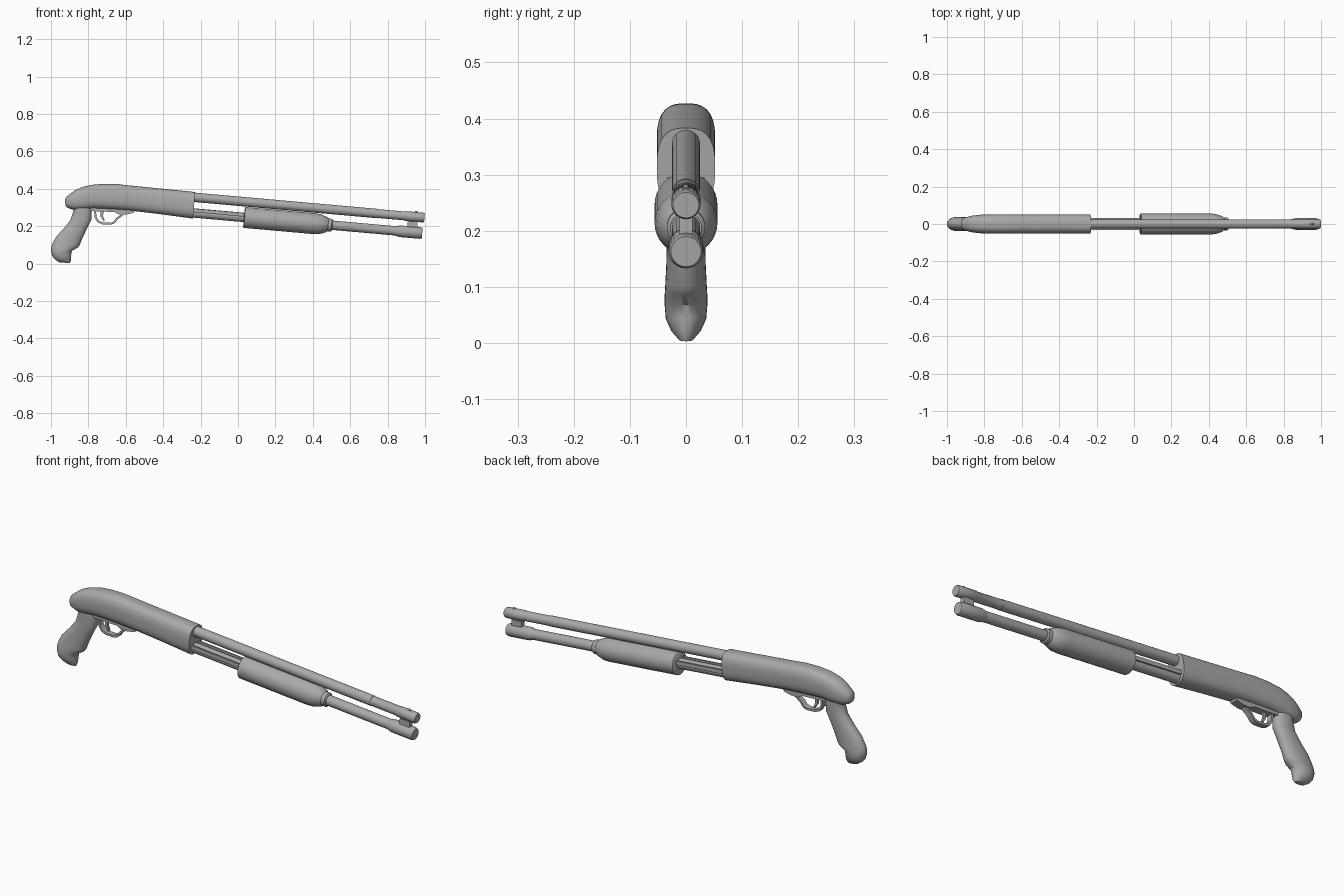
import bpy, bmesh, math
from mathutils import Vector

cube = bpy.data.objects.get("Cube")
if cube:
    bpy.data.objects.remove(cube, do_unlink=True)

grey = bpy.data.materials.new("gunmetal grey")
grey.use_nodes = True
colour = (0.4, 0.4, 0.4, 1)
grey.diffuse_color = colour
grey.node_tree.nodes["Principled BSDF"].inputs["Base Color"].default_value = colour

SLOPE = -0.0886
AXIS = Vector((1, 0, SLOPE)).normalized()
UP = Vector((-AXIS.z, 0, AXIS.x))
SIDE = Vector((0, 1, 0))


def finish(name, bm, angle=40):
    bmesh.ops.recalc_face_normals(bm, faces=bm.faces)
    mesh = bpy.data.meshes.new(name)
    bm.to_mesh(mesh)
    bm.free()
    obj = bpy.data.objects.new(name, mesh)
    bpy.context.collection.objects.link(obj)
    mesh.materials.append(grey)
    bpy.ops.object.select_all(action="DESELECT")
    obj.select_set(True)
    bpy.context.view_layer.objects.active = obj
    bpy.ops.object.shade_smooth_by_angle(angle=math.radians(angle))
    return obj


def bridge(name, rings, angle=40):
    """Skin a list of closed rings and cap both ends."""
    bm = bmesh.new()
    loops = [[bm.verts.new(p) for p in ring] for ring in rings]
    n = len(loops[0])
    for a, b in zip(loops, loops[1:]):
        for i in range(n):
            bm.faces.new((a[i], a[(i + 1) % n], b[(i + 1) % n], b[i]))
    bm.faces.new(loops[0])
    bm.faces.new(loops[-1])
    return finish(name, bm, angle)


def loft(name, stations, n=28, angle=40):
    """Stations: two outline points in the side plane, half width, squareness."""
    rings = []
    for (ax, az), (bx, bz), width, power in stations:
        a, b = Vector((ax, 0, az)), Vector((bx, 0, bz))
        mid, half = (a + b) / 2, (a - b) / 2
        ring = []
        for i in range(n):
            t = math.tau * i / n
            c, s = math.cos(t), math.sin(t)
            k = (abs(c) ** power + abs(s) ** power) ** (-1 / power)
            ring.append(mid + half * c * k + SIDE * width * s * k)
        rings.append(ring)
    return bridge(name, rings, angle)


def turned(name, z0, profile, n=24):
    """Turn (x, radius) steps about a line parallel to the bore."""
    rings = []
    for x, r in profile:
        c = Vector((x, 0, z0 + SLOPE * x))
        rings.append([c + r * (UP * math.cos(math.tau * i / n) +
                               SIDE * math.sin(math.tau * i / n)) for i in range(n)])
    return bridge(name, rings)


def plate(name, outline, width, y=0):
    """Extrude a side outline across y."""
    return bridge(name, [[(x, y + s * width, z) for x, z in outline] for s in (-1, 1)], 30)


BORE, MAG = 0.334, 0.25

# Barrel and magazine
turned("barrel", BORE, [(-0.3, 0.025), (0.75, 0.025)])
turned("barrel_extension", BORE, [(0.75, 0.0235), (0.89, 0.0235), (0.895, 0.026),
                                 (0.99, 0.026), (0.997, 0.023)])
turned("magazine_tube", MAG, [(-0.3, 0.025), (0.91, 0.025)])
turned("magazine_cap", MAG, [(0.84, 0.025), (0.865, 0.031), (0.975, 0.031), (0.985, 0.027)])
plate("barrel_clamp", [(0.905, 0.225), (0.96, 0.225), (0.96, 0.19), (0.905, 0.19)], 0.012)
turned("front_bead", BORE + 0.028, [(0.945, 0.002), (0.95, 0.005), (0.958, 0.005), (0.962, 0.002)], 12)

# Pump fore-end with its action bars
turned("fore_end", MAG, [(0.032, 0.05), (0.036, 0.056), (0.41, 0.056), (0.44, 0.053),
                         (0.475, 0.04), (0.482, 0.034), (0.5, 0.034), (0.505, 0.028)], 32)
for side, y in (("left", 0.029), ("right", -0.029)):
    plate(side + "_action_bar", [(x, MAG + SLOPE * x + dz) for x, dz in
          ((-0.28, 0.024), (0.06, 0.024), (0.06, 0.004), (-0.28, 0.004))], 0.004, y)

# Receiver
loft("receiver", [
    ((-0.926, 0.342), (-0.922, 0.308), 0.018, 2),
    ((-0.917, 0.358), (-0.91, 0.298), 0.031, 2.2),
    ((-0.875, 0.391), (-0.875, 0.286), 0.043, 2.4),
    ((-0.835, 0.409), (-0.83, 0.288), 0.049, 2.6),
    ((-0.785, 0.421), (-0.78, 0.295), 0.051, 2.8),
    ((-0.72, 0.427), (-0.72, 0.293), 0.052, 2.8),
    ((-0.65, 0.426), (-0.65, 0.289), 0.052, 2.8),
    ((-0.58, 0.418), (-0.58, 0.284), 0.052, 2.8),
    ((-0.4, 0.4), (-0.41, 0.264), 0.052, 2.8),
    ((-0.229, 0.383), (-0.241, 0.241), 0.052, 2.8)], 36)

# Pistol grip, with the finger hook at its heel
loft("grip", [
    ((-0.785, 0.315), (-0.885, 0.318), 0.034, 2.3),
    ((-0.782, 0.28), (-0.88, 0.283), 0.034, 2.3),
    ((-0.784, 0.235), (-0.895, 0.235), 0.033, 2.3),
    ((-0.806, 0.19), (-0.93, 0.19), 0.034, 2.2),
    ((-0.83, 0.14), (-0.972, 0.145), 0.035, 2.2),
    ((-0.846, 0.1), (-0.993, 0.105), 0.037, 2.2),
    ((-0.855, 0.087), (-1.0, 0.085), 0.038, 2.2),
    ((-0.888, 0.068), (-1.0, 0.065), 0.038, 2.1),
    ((-0.892, 0.045), (-0.993, 0.04), 0.036, 2.1),
    ((-0.892, 0.02), (-0.978, 0.022), 0.026, 2),
    ((-0.9, 0.003), (-0.955, 0.007), 0.012, 2)], 28, 50)

# Trigger group
plate("trigger_plate", [(-0.79, 0.305), (-0.54, 0.295), (-0.56, 0.271), (-0.6, 0.262),
                        (-0.635, 0.262), (-0.66, 0.276), (-0.79, 0.281)], 0.02)
guard = [(-0.77, 0.285), (-0.766, 0.245), (-0.75, 0.22), (-0.725, 0.21), (-0.68, 0.208),
         (-0.66, 0.215), (-0.642, 0.238), (-0.61, 0.262)]
centre = Vector((-0.7, 0.285))
inner = [Vector(p) + (centre - Vector(p)).normalized() * 0.011 for p in guard]
bm = bmesh.new()
rows = [[bm.verts.new((p[0], y, p[1])) for p in line]
        for line, y in ((guard, -0.014), (guard, 0.014), (inner, 0.014), (inner, -0.014))]
for a, b in zip(rows, rows[1:] + rows[:1]):
    for i in range(len(guard) - 1):
        bm.faces.new((a[i], a[i + 1], b[i + 1], b[i]))
for i in (0, -1):
    bm.faces.new([row[i] for row in rows])
finish("trigger_guard", bm)
plate("trigger", [(-0.735, 0.285), (-0.718, 0.285), (-0.722, 0.255), (-0.712, 0.228),
                  (-0.718, 0.226), (-0.734, 0.25)], 0.006)
